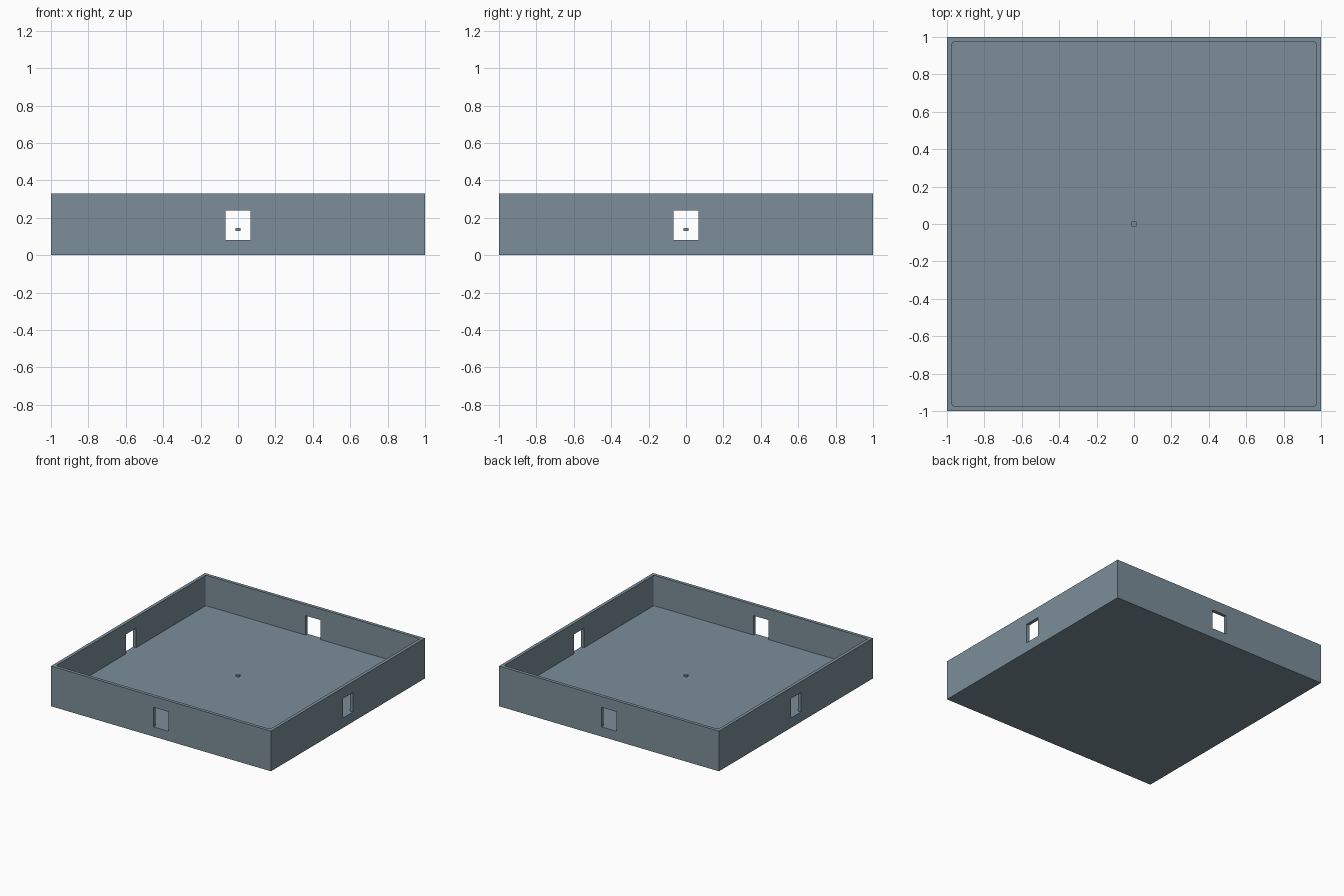
import bpy, bmesh

if "Cube" in bpy.data.objects:
    bpy.data.objects.remove(bpy.data.objects["Cube"])

SIZE, HEIGHT, FLOOR, INNER = 2.0, 0.33, 0.08, 1.946

steel = bpy.data.materials.new("blue grey")
steel.diffuse_color = (0.20, 0.27, 0.32, 1)
steel.use_nodes = True
steel.node_tree.nodes["Principled BSDF"].inputs["Base Color"].default_value = steel.diffuse_color


def box(name, size, z0, z1, corner=0.0):
    """Box centred on the z axis, with optional rounded vertical edges."""
    bm = bmesh.new()
    bmesh.ops.create_cube(bm, size=1)
    for v in bm.verts:
        v.co = (v.co.x * size[0], v.co.y * size[1], z1 if v.co.z > 0 else z0)
    if corner:
        upright = [e for e in bm.edges
                   if abs(e.verts[0].co.z - e.verts[1].co.z) > 1e-4]
        bmesh.ops.bevel(bm, geom=upright, offset=corner, segments=4,
                        profile=0.5, affect='EDGES')
    mesh = bpy.data.meshes.new(name)
    bm.to_mesh(mesh)
    bm.free()
    mesh.materials.append(steel)
    obj = bpy.data.objects.new(name, mesh)
    bpy.context.collection.objects.link(obj)
    return obj


def cut(target, cutter):
    mod = target.modifiers.new(cutter.name, 'BOOLEAN')
    mod.operation, mod.solver, mod.object = 'DIFFERENCE', 'EXACT', cutter
    cutter.hide_render = True
    cutter.hide_set(True)


# Open tray: solid block hollowed out, with a doorway in each wall
tray = box("tray", (SIZE, SIZE), 0, HEIGHT)
cut(tray, box("cavity_cutter", (INNER, INNER), FLOOR, HEIGHT + 0.2, 0.012))
cut(tray, box("doorway_cutter_x", (SIZE + 0.4, 0.134), FLOOR, 0.24))
cut(tray, box("doorway_cutter_y", (0.134, SIZE + 0.4), FLOOR, 0.24))

# Small plate hovering over the middle of the floor
box("centre_plate", (0.028, 0.028), 0.13, 0.144)
